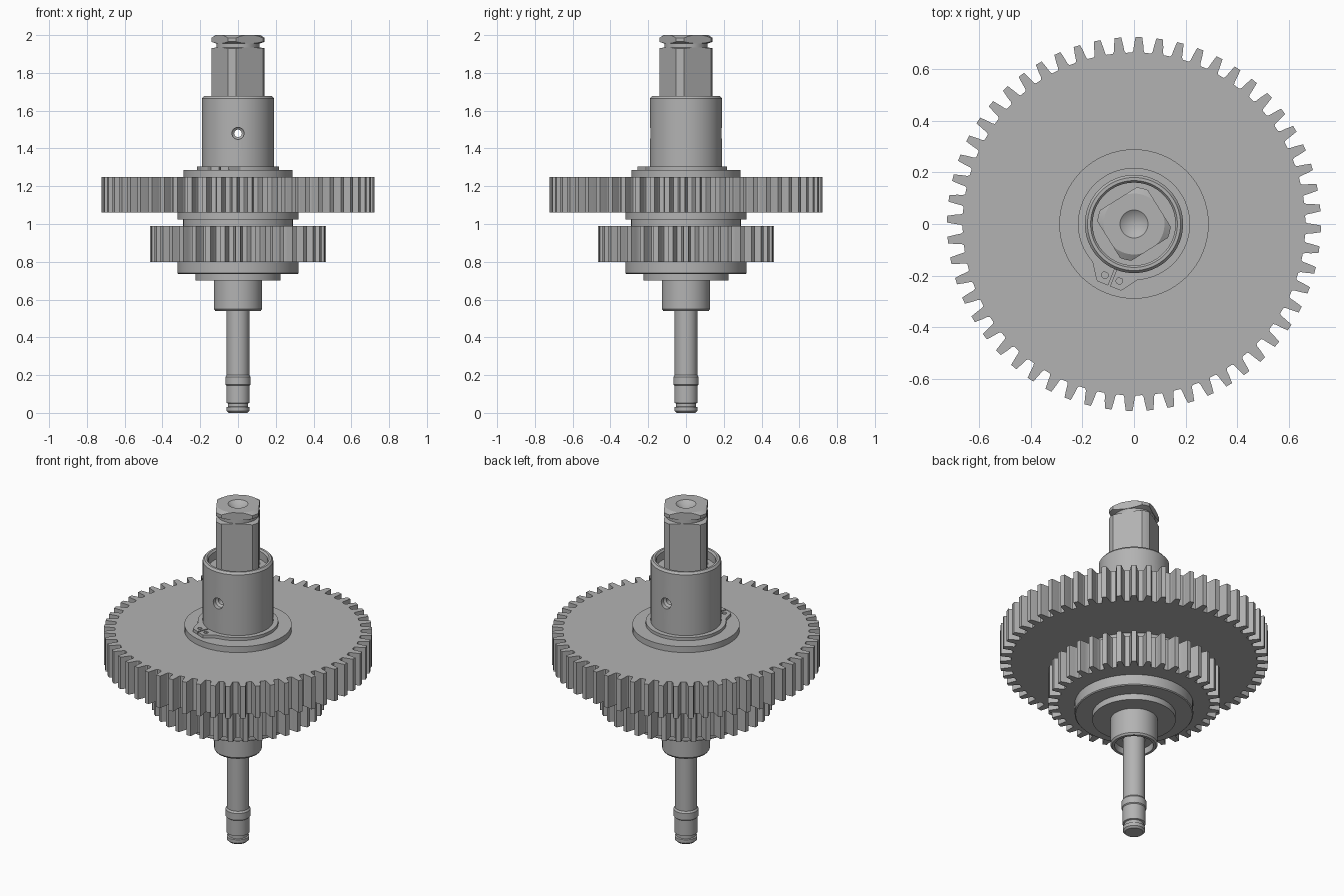
import bpy
import bmesh
from math import sin, cos, pi, radians
from mathutils import Matrix

default_cube = bpy.data.objects.get("Cube")
if default_cube:
    bpy.data.objects.remove(default_cube, do_unlink=True)

steel = bpy.data.materials.new("grey_steel")
steel.use_nodes = True
GREY = (0.45, 0.45, 0.45, 1)
steel.diffuse_color = GREY
steel.node_tree.nodes["Principled BSDF"].inputs["Base Color"].default_value = GREY


def finish(name, bm, angle=30):
    """Turn a bmesh into a named, shaded object."""
    bmesh.ops.remove_doubles(bm, verts=bm.verts, dist=1e-5)
    bmesh.ops.recalc_face_normals(bm, faces=bm.faces)
    mesh = bpy.data.meshes.new(name)
    bm.to_mesh(mesh)
    bm.free()
    mesh.materials.append(steel)
    obj = bpy.data.objects.new(name, mesh)
    bpy.context.collection.objects.link(obj)
    smooth(obj, angle)
    return obj


def smooth(obj, angle=30):
    bpy.ops.object.select_all(action="DESELECT")
    obj.select_set(True)
    bpy.context.view_layer.objects.active = obj
    bpy.ops.object.shade_smooth_by_angle(angle=radians(angle))


def lathe(name, profile, steps=64):
    """Spin an (r, z) profile around the z axis."""
    bm = bmesh.new()
    verts = [bm.verts.new((r, 0, z)) for r, z in profile]
    edges = [bm.edges.new(pair) for pair in zip(verts, verts[1:])]
    bmesh.ops.spin(bm, geom=verts + edges, cent=(0, 0, 0), axis=(0, 0, 1),
                   angle=2 * pi, steps=steps, use_merge=True)
    return finish(name, bm)


def prism(name, points, z0, z1):
    """Extrude a flat outline upward."""
    bm = bmesh.new()
    face = bm.faces.new([bm.verts.new((x, y, z0)) for x, y in points])
    top = bmesh.ops.extrude_face_region(bm, geom=[face])["geom"]
    bmesh.ops.translate(bm, vec=(0, 0, z1 - z0),
                        verts=[v for v in top if isinstance(v, bmesh.types.BMVert)])
    return finish(name, bm, 20)


def combine(target, tool, operation):
    """Apply a boolean and discard the tool."""
    mod = target.modifiers.new("cut", "BOOLEAN")
    mod.object, mod.operation, mod.solver = tool, operation, "EXACT"
    bpy.context.view_layer.objects.active = target
    bpy.ops.object.modifier_apply(modifier=mod.name)
    bpy.data.objects.remove(tool, do_unlink=True)
    smooth(target)


def gear(name, teeth, tip, root, z0, z1, phase):
    """Spur gear; each tooth has a tapered flank and flat tip."""
    pitch = 2 * pi / teeth
    middle = (tip + root) / 2
    shape = [(-0.33, root), (-0.27, root + 0.008), (-0.23, middle), (-0.16, tip),
             (0.16, tip), (0.23, middle), (0.27, root + 0.008), (0.33, root)]
    points = []
    for i in range(teeth):
        for offset, r in shape:
            a = phase + (i + offset) * pitch
            points.append((r * cos(a), r * sin(a)))
    return prism(name, points, z0, z1)


# Lower spindle with stepped band and retaining groove
lathe("lower_spindle", [
    (0, 0), (0.05, 0), (0.06, 0.01), (0.06, 0.03), (0.053, 0.033), (0.053, 0.05),
    (0.062, 0.053), (0.062, 0.145), (0.067, 0.15), (0.067, 0.19), (0.06, 0.2),
    (0.06, 0.6), (0, 0.6)])

# Collar, with a shallow recess underneath
lathe("lower_collar", [
    (0, 0.575), (0.1, 0.575), (0.105, 0.54), (0.12, 0.54), (0.128, 0.55),
    (0.128, 0.71), (0, 0.71)])

# Stepped washers under, between and over the gears
lathe("lower_washer", [
    (0, 0.7), (0.225, 0.7), (0.225, 0.735), (0.315, 0.735), (0.32, 0.74),
    (0.32, 0.8), (0, 0.8)])
lathe("middle_spacer", [
    (0, 0.98), (0.29, 0.98), (0.29, 1.025), (0.32, 1.025), (0.32, 1.07), (0, 1.07)])
lathe("upper_washer", [(0, 1.24), (0.289, 1.24), (0.289, 1.285), (0, 1.285)])

gear("small_gear", 36, 0.465, 0.408, 0.8, 0.99, radians(90))
gear("large_gear", 56, 0.723, 0.663, 1.06, 1.25, radians(88.5))

# Sleeve with a recessed mouth
sleeve = lathe("sleeve", [
    (0, 1.28), (0.19, 1.28), (0.19, 1.665), (0.18, 1.677), (0.168, 1.677),
    (0.16, 1.667), (0.16, 1.62), (0, 1.62)])

# Countersunk cross hole through the sleeve
drill = lathe("drill", [
    (0, -0.3), (0.032, -0.3), (0.032, -0.165), (0.02, -0.155),
    (0.02, 0.155), (0.032, 0.165), (0.032, 0.3), (0, 0.3)], 24)
drill.data.transform(Matrix.Translation((0, 0, 1.48)) @ Matrix.Rotation(pi / 2, 4, "X"))
combine(sleeve, drill, "DIFFERENCE")

# Output end: turned bar with groove and centre hole, then milled to four flats
output = lathe("squared_output_end", [
    (0, 1.61), (0.142, 1.61), (0.142, 1.93), (0.113, 1.935), (0.113, 1.955),
    (0.142, 1.965), (0.142, 1.985), (0.118, 2), (0.054, 2), (0, 1.96)])
block = prism("block", [(0.115 * 2 ** 0.5 * cos(radians(77 + 90 * i)),
                         0.115 * 2 ** 0.5 * sin(radians(77 + 90 * i)))
                        for i in range(4)], 1.5, 2.1)
combine(output, block, "INTERSECT")

# Retaining clip: open ring ending in two drilled ears
EAR = radians(-112)
arc = [EAR + radians(4 + 352 * i / 64) for i in range(65)]
ring = [(0.217 * cos(a), 0.217 * sin(a)) for a in arc]
ring += [(0.185 * cos(a), 0.185 * sin(a)) for a in reversed(arc)]
prism("retaining_clip", ring, 1.287, 1.305)
for side, label in ((-1, "left"), (1, "right")):
    corners = [(0.185, 0.004), (0.258, 0.004), (0.258, 0.05), (0.245, 0.06), (0.19, 0.098)]
    ear = prism("clip_ear_" + label, [
        (u * cos(EAR) - side * v * sin(EAR) * -1 * -1, u * sin(EAR) + side * v * cos(EAR))
        for u, v in corners], 1.287, 1.305)
    pin = lathe("pin", [(0, 1.2), (0.013, 1.2), (0.013, 1.4), (0, 1.4)], 16)
    u, v = 0.225, side * 0.03
    pin.data.transform(Matrix.Translation(
        (u * cos(EAR) - v * sin(EAR), u * sin(EAR) + v * cos(EAR), 0)))
    combine(ear, pin, "DIFFERENCE")
